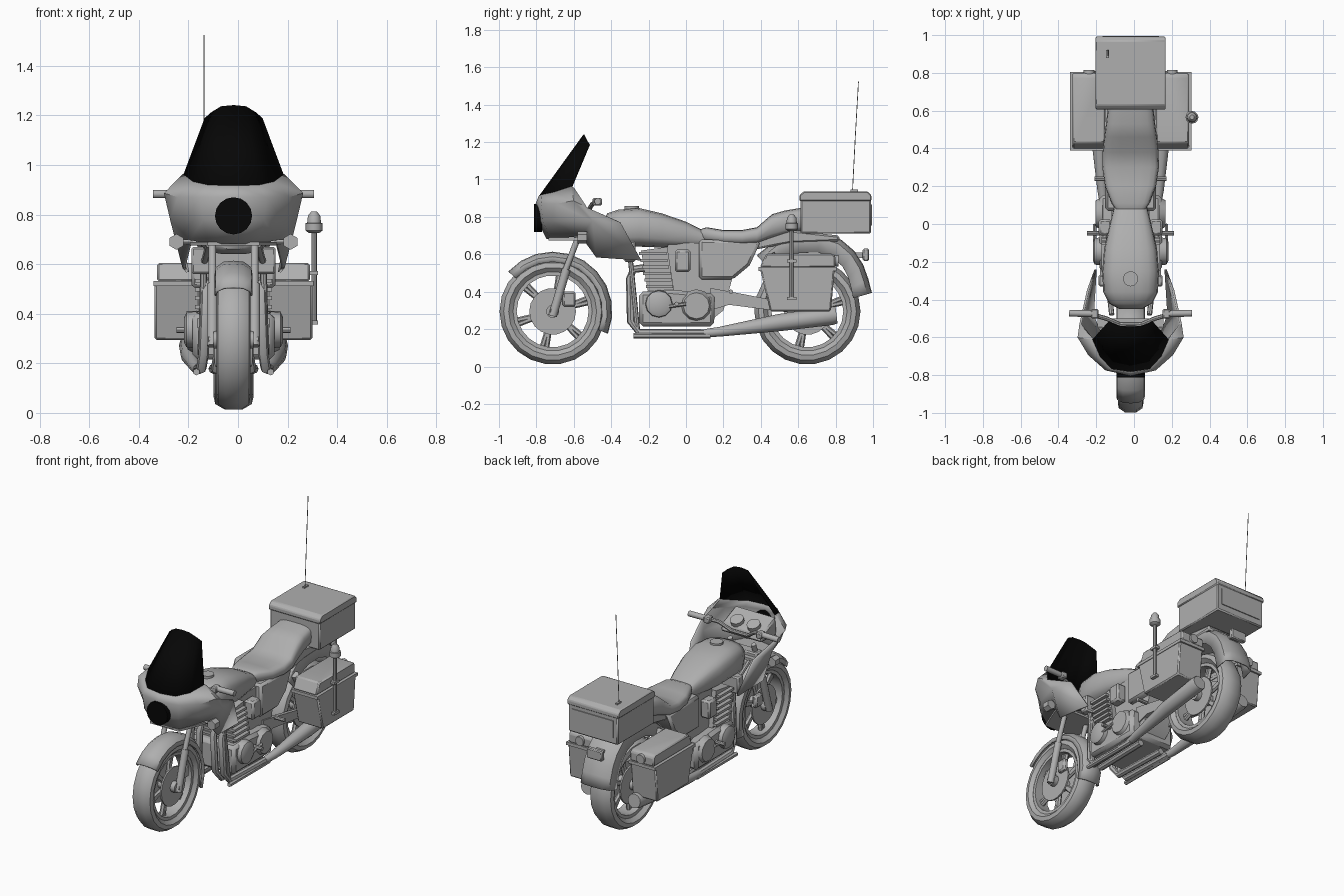
import bpy, bmesh
from math import sin, cos, pi, radians
from mathutils import Vector

cube = bpy.data.objects.get("Cube")
if cube:
    bpy.data.objects.remove(cube)

CX = -0.018  # centre plane of the bike


def material(name, value):
    m = bpy.data.materials.new(name)
    m.use_nodes = True
    col = (value, value, value, 1)
    m.diffuse_color = col
    m.node_tree.nodes["Principled BSDF"].inputs["Base Color"].default_value = col
    return m


GREY = material("plain grey", 0.43)
BLACK = material("black", 0.002)


def make(name, bm, mirror=False, solid=0, bevel=0, mat=GREY, angle=40):
    bmesh.ops.recalc_face_normals(bm, faces=bm.faces)
    me = bpy.data.meshes.new(name)
    bm.to_mesh(me)
    bm.free()
    me.materials.append(mat)
    me.shade_smooth()
    me.set_sharp_from_angle(angle=radians(angle))
    ob = bpy.data.objects.new(name, me)
    bpy.context.collection.objects.link(ob)
    ob.location.x = CX
    if bevel:
        b = ob.modifiers.new("bevel", 'BEVEL')
        b.width, b.segments = bevel, 1
    if mirror:
        ob.modifiers.new("mirror", 'MIRROR').merge_threshold = 0.002
    if solid:
        s = ob.modifiers.new("solid", 'SOLIDIFY')
        s.thickness, s.offset = solid, 0
    return ob


def loft(name, rows, ring=True, wrap=False, caps=True, **kw):
    """Skin a list of point rows; ring closes each row, wrap joins last to first."""
    bm = bmesh.new()
    vs = [[bm.verts.new(p) for p in row] for row in rows]
    n = len(rows[0])
    for i in range(len(rows) if wrap else len(rows) - 1):
        a, b = vs[i], vs[(i + 1) % len(rows)]
        for j in range(n if ring else n - 1):
            k = (j + 1) % n
            bm.faces.new((a[j], a[k], b[k], b[j]))
    if ring and caps and not wrap:
        bm.faces.new(vs[0])
        bm.faces.new(vs[-1])
    return make(name, bm, **kw)


def tube(name, pts, r, sides=10, **kw):
    pts = [Vector(p) for p in pts]
    rad = r if isinstance(r, (list, tuple)) else [r] * len(pts)
    d = (pts[1] - pts[0]).normalized()
    ref = Vector((0, 0, 1)) if abs(d.x) > 0.8 else Vector((1, 0, 0))
    rows = []
    for i, p in enumerate(pts):
        t = (pts[min(i + 1, len(pts) - 1)] - pts[max(i - 1, 0)]).normalized()
        u = t.cross(ref).normalized()
        v = t.cross(u)
        rows.append([p + rad[i] * (u * cos(2 * pi * j / sides) + v * sin(2 * pi * j / sides))
                     for j in range(sides)])
    return loft(name, rows, **kw)


def prism(name, x0, x1, yz, **kw):
    return loft(name, [[(x, y, z) for y, z in yz] for x in (x0, x1)], **kw)


def box(name, x0, x1, y0, y1, z0, z1, **kw):
    return prism(name, x0, x1, [(y0, z0), (y1, z0), (y1, z1), (y0, z1)], **kw)


def body(name, stations, power=0.65, n=18, **kw):
    """Rounded body lofted along y from (y, half width, bottom, top)."""
    def se(t):
        return abs(t) ** power * (1 if t > 0 else -1)
    rows = [[(w * se(cos(2 * pi * j / n)), y, (lo + hi) / 2 + (hi - lo) / 2 * se(sin(2 * pi * j / n)))
             for j in range(n)] for y, w, lo, hi in stations]
    return loft(name, rows, angle=50, **kw)


def wheel(name, cy, w):
    cz, n = 0.295, 22

    def lathe(part, prof):
        loft(name + part, [[(x, cy + r * cos(2 * pi * j / n), cz + r * sin(2 * pi * j / n))
                            for j in range(n)] for x, r in prof], wrap=True)
    half = [(0.7, 0.212), (1, 0.235), (0.92, 0.262), (0.45, 0.284)]
    lathe("_tyre", [(w * x, r) for x, r in half] + [(-w * x, r) for x, r in half[::-1]])
    lathe("_rim", [(s * w * 0.68, r) for s, r in ((1, 0.192), (1, 0.22), (-1, 0.22), (-1, 0.192))])
    for i in range(6):
        a = pi * i / 3 + 0.3
        for da in (-0.06, 0.06):
            tube(name + "_spoke", [(0, cy + 0.04 * cos(a), cz + 0.04 * sin(a)),
                                   (0, cy + 0.2 * cos(a + da), cz + 0.2 * sin(a + da))], 0.014, 6)
    tube(name + "_hub", [(-0.08, cy, cz), (0.08, cy, cz)], 0.035, 12)
    tube(name + "_brake_disc", [(0.04, cy, cz), (0.05, cy, cz)], 0.125, 18, mirror=True)


wheel("front_wheel", -0.713, 0.068)
wheel("rear_wheel", 0.649, 0.08)


def fender(name, cy, w, depth, arc):
    rows = []
    for deg, r in arc:
        c, s = cos(radians(deg)), sin(radians(deg))
        rows.append([(w * x, cy + (r - d) * c, 0.295 + (r - d) * s) for x, d in
                     ((-1, depth), (-0.95, 0.025), (-0.55, 0.004), (0, 0),
                      (0.55, 0.004), (0.95, 0.025), (1, depth))])
    loft(name, rows, ring=False, solid=0.008)


fender("front_fender", -0.713, 0.072, 0.05, [(a, 0.315) for a in range(138, -24, -16)])
fender("rear_fender", 0.649, 0.105, 0.1, [(132, 0.40), (115, 0.41), (98, 0.415), (80, 0.42), (65, 0.42),
                                          (52, 0.405), (40, 0.385), (28, 0.365), (16, 0.355)])

# Front fork
tube("fork_leg", [(0.085, -0.55, 0.76), (0.085, -0.65, 0.5)], 0.016, mirror=True)
tube("fork_slider", [(0.085, -0.64, 0.52), (0.085, -0.713, 0.27)], 0.023, mirror=True)
tube("front_axle", [(-0.1, -0.713, 0.295), (0.1, -0.713, 0.295)], 0.015)
box("brake_caliper", 0.045, 0.08, -0.66, -0.59, 0.32, 0.4, mirror=True, bevel=0.01)
box("fork_clamp", -0.12, 0.12, -0.6, -0.53, 0.68, 0.715, bevel=0.008)

# Fairing shell and windscreen, one half mirrored
base = [(0, -.78, .915), (.1, -.765, .917), (.16, -.70, .93), (.2, -.61, .96)]
loft("fairing", [base + [(.205, -.6, .95)],
                 [(0, -.798, .87), (.13, -.77, .87), (.22, -.69, .87), (.275, -.6, .885), (.265, -.53, .85)],
                 [(0, -.79, .78), (.12, -.76, .78), (.195, -.67, .78), (.25, -.5, .78), (.225, -.35, .77)],
                 [(0, -.74, .685), (.1, -.72, .685), (.17, -.56, .70), (.2, -.48, .585), (.185, -.24, .568)]],
     ring=False, mirror=True, solid=0.012, angle=50)
loft("windscreen", [base, [(0, -.545, 1.24), (.05, -.543, 1.235), (.09, -.53, 1.21), (.115, -.515, 1.187)]],
     ring=False, mirror=True, solid=0.006, mat=BLACK)
loft("fairing_floor", [[(x, y, z) for x, y in ((-.105, -.735), (.105, -.735), (.175, -.56), (.175, -.5),
                                              (-.175, -.5), (-.175, -.56))] for z in (.675, .69)])
tube("headlight", [(0, -0.77, 0.795), (0, -0.812, 0.795)], 0.075, 16, mat=BLACK)
tube("front_indicator", [(0.23, -0.58, 0.69), (0.23, -0.53, 0.69)], 0.032, 6, mirror=True)
tube("front_indicator_stem", [(0.15, -0.555, 0.69), (0.23, -0.555, 0.69)], 0.01, 6, mirror=True)
prism("dashboard", -0.15, 0.15, [(-.7, .78), (-.54, .79), (-.56, .84), (-.7, .9)], bevel=0.01)
tube("dial", [(0.06, -0.6, 0.84), (0.06, -0.585, 0.875)], 0.042, 12, mirror=True)

# Handlebar
tube("handlebar", [(0, -.53, .82), (.06, -.53, .82), (.13, -.5, .87), (.22, -.475, .883)], 0.012, 8, mirror=True)
tube("grip", [(.2, -.475, .883), (.325, -.472, .883)], 0.018, 10, mirror=True)
box("lever_housing", 0.17, 0.21, -0.5, -0.45, 0.86, 0.9, mirror=True, bevel=0.006)

# Tank, seat and side panels
body("fuel_tank", [(-.45, .06, .66, .77), (-.42, .115, .65, .82), (-.36, .145, .64, .84), (-.25, .15, .64, .848),
                   (-.13, .14, .635, .82), (0, .11, .635, .775), (.1, .085, .64, .725)])
tube("fuel_cap", [(0, -.29, .835), (0, -.29, .858)], 0.04, 14)
body("seat", [(.08, .08, .68, .735), (.11, .1, .665, .745), (.2, .135, .655, .73), (.3, .15, .65, .73),
              (.38, .148, .655, .745), (.46, .14, .68, .815), (.53, .13, .7, .835), (.62, .12, .72, .85)], power=0.55)
prism("side_panel", -.135, .135, [(.07, .465), (.25, .465), (.34, .54), (.4, .67), (.07, .68)], bevel=0.015)
prism("tail_unit", -.11, .11, [(.34, .62), (.56, .66), (.82, .67), (.82, .7), (.55, .73), (.36, .68)], bevel=0.01)

# Engine
prism("crankcase", -.165, .165, [(-.25, .215), (.15, .215), (.155, .39), (-.08, .41), (-.25, .4)], bevel=0.02)
prism("cylinder_block", -.13, .13, [(-.2, .38), (-.06, .38), (-.1, .64), (-.24, .62)])
for i in range(6):
    z = 0.42 + i * 0.035
    box("cooling_fin", -.155, .155, -.215 - i * .007, -.07 - i * .007, z, z + 0.016)
tube("clutch_cover", [(.15, -.145, .335), (.19, -.145, .335), (.2, -.145, .335)], [.075, .07, .05], 12, mirror=True)
tube("alternator_cover", [(.15, .055, .325), (.185, .055, .325)], [.088, .07], 12, mirror=True)
box("carburettor", 0.1, 0.17, -.06, .025, .505, .625, mirror=True, bevel=0.012)
box("air_box", -.1, .1, -.1, .1, .4, .66)
box("radiator", -.17, .17, -.33, -.27, .56, .67, bevel=0.008)
tube("foot_peg", [(.15, -.05, .335), (.23, -.05, .335)], 0.012, 8, mirror=True)
tube("pedal", [(.19, -.1, .32), (.19, 0, .335)], 0.01, 6, mirror=True)
tube("passenger_peg", [(.12, .24, .4), (.19, .24, .4)], 0.012, 8, mirror=True)

# Exhaust and frame
for x in (0.05, 0.11):
    tube("down_pipe", [(x, -.2, .53), (x, -.28, .52), (x, -.3, .47), (x + .01, -.295, .24),
                       (x + .02, -.25, .18), (x + .03, .14, .178)], 0.021, 8, mirror=True)
tube("silencer", [(.14, .1, .178), (.15, .18, .186), (.168, .5, .235), (.17, .78, .272), (.17, .805, .275)],
     [.022, .026, .046, .05, .045], 12, mirror=True)
prism("swing_arm", .085, .11, [(.13, .3), (.23, .33), (.66, .275), (.67, .315), (.24, .4), (.13, .42)], mirror=True)
prism("frame_plate", -.1, .1, [(.1, .22), (.2, .3), (.25, .48), (.1, .48)])
tube("frame_down_tube", [(.1, -.48, .68), (.12, -.3, .6), (.13, -.26, .2)], 0.014, 8, mirror=True)
tube("frame_rail", [(.15, -.28, .165), (.15, .13, .165)], 0.014, 6, mirror=True)
tube("shock_absorber", [(.115, .6, .32), (.115, .45, .6)], 0.025, 10, mirror=True)
tube("rear_axle", [(-.12, .649, .295), (.12, .649, .295)], 0.018)

# Panniers
prism("pannier", .135, .318, [(.45, .295), (.775, .295), (.795, .525), (.395, .525)], mirror=True, bevel=0.008)
prism("pannier_lid", .135, .308, [(.395, .53), (.8, .53), (.8, .59), (.78, .605), (.43, .605)],
      mirror=True, bevel=0.008)
box("pannier_band", .13, .322, .388, .805, .512, .532, mirror=True)
tube("rear_indicator", [(.22, .79, .565), (.22, .815, .565)], 0.03, 10, mirror=True)

# Top box with rear panel
box("top_box", -.18, .18, .612, .988, .71, .895, bevel=0.008)
prism("top_box_lid", -.186, .186, [(.606, .885), (.992, .885), (.992, .915), (.97, .937), (.63, .937), (.606, .915)],
      bevel=0.006)
box("top_box_panel", -.15, .15, .986, .994, .755, .865)
box("antenna_base", -.13, -.115, .88, .92, .935, .946)
tube("antenna", [(-.12, .89, .94), (-.12, .905, 1.23), (-.12, .922, 1.525)], 0.0022, 5)

# Tail lamp and beacon
box("tail_lamp", -.055, .055, .945, .978, .565, .63, bevel=0.006)
box("tail_lamp_bracket", -.03, .03, .86, .95, .58, .61)
tube("beacon_pole", [(.325, .565, .36), (.325, .565, .735)], 0.011, 8)
for z in (.365, .565):
    box("beacon_bracket", .3, .34, .54, .59, z - .008, z + .008)
tube("beacon", [(.325, .565, z) for z in (.725, .735, .765, .767, .795, .812)],
     [.02, .034, .034, .028, .025, .012], 12)
